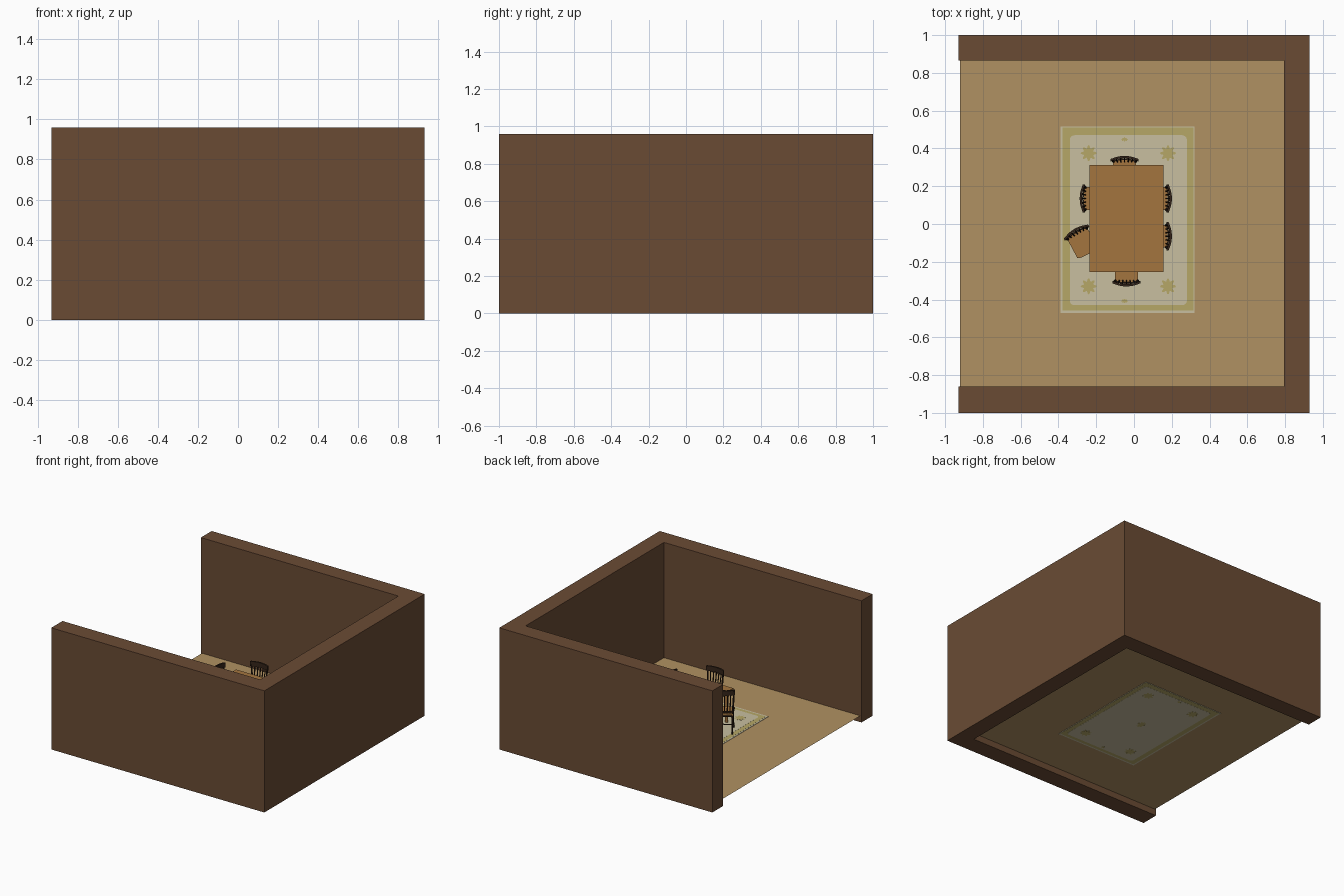
import bpy, bmesh, math
from mathutils import Vector, Matrix

if "Cube" in bpy.data.objects:
    bpy.data.objects.remove(bpy.data.objects["Cube"])

FLOOR = 0.05


def material(name, r, g, b):
    lin = [((c / 255 + 0.055) / 1.055) ** 2.4 for c in (r, g, b)]
    m = bpy.data.materials.new(name)
    m.diffuse_color = (*lin, 1)
    m.use_nodes = True
    m.node_tree.nodes["Principled BSDF"].inputs["Base Color"].default_value = m.diffuse_color
    return m


WALL = material("wall_brown", 106, 75, 52)
BOARD = material("floor_tan", 176, 145, 98)
CREAM = material("rug_cream", 200, 191, 160)
OLIVE = material("rug_olive", 182, 167, 103)
WOOD = material("orange_wood", 164, 117, 63)
DARK = material("dark_wood", 52, 36, 25)


def finish(bm, name, mat, smooth=False):
    bmesh.ops.recalc_face_normals(bm, faces=bm.faces)
    me = bpy.data.meshes.new(name)
    bm.to_mesh(me)
    bm.free()
    me.materials.append(mat)
    ob = bpy.data.objects.new(name, me)
    bpy.context.collection.objects.link(ob)
    if smooth:
        bpy.ops.object.select_all(action='DESELECT')
        ob.select_set(True)
        bpy.context.view_layer.objects.active = ob
        bpy.ops.object.shade_smooth_by_angle(angle=math.radians(40))
    return ob


def prism(bm, pts, z0, z1):
    """Extrude a flat outline from z0 to z1."""
    f = bm.faces.new([bm.verts.new((x, y, z0)) for x, y in pts])
    up = bmesh.ops.extrude_face_region(bm, geom=[f])["geom"]
    bmesh.ops.translate(bm, vec=(0, 0, z1 - z0),
                        verts=[v for v in up if isinstance(v, bmesh.types.BMVert)])


def rect(x0, x1, y0, y1, r=0, n=5):
    if not r:
        return [(x0, y0), (x1, y0), (x1, y1), (x0, y1)]
    pts = []
    for i, (cx, cy) in enumerate([(x1 - r, y1 - r), (x0 + r, y1 - r), (x0 + r, y0 + r), (x1 - r, y0 + r)]):
        for k in range(n + 1):
            a = math.pi / 2 * (i + k / n)
            pts.append((cx + r * math.cos(a), cy + r * math.sin(a)))
    return pts


def bar(bm, a, b, r0, r1, sides=8):
    """Tapered round bar from a to b."""
    a, b = Vector(a), Vector(b)
    d = b - a
    m = Matrix.Translation((a + b) / 2) @ d.to_track_quat('Z', 'Y').to_matrix().to_4x4()
    bmesh.ops.create_cone(bm, cap_ends=True, segments=sides, radius1=r0, radius2=r1,
                          depth=d.length, matrix=m)


# Walls: one U-shaped outline, open on the left
bm = bmesh.new()
prism(bm, [(-.93, -1), (.93, -1), (.93, 1), (-.93, 1), (-.93, .865), (.795, .865), (.795, -.86), (-.93, -.86)], 0, .96)
finish(bm, "walls", WALL)

# Floor sheet
bm = bmesh.new()
bm.faces.new([bm.verts.new((x, y, FLOOR)) for x, y in rect(-.92, .795, -.86, .865)])
finish(bm, "floor", BOARD)

# Rug: nested thin layers showing on both sides of the floor
layers = [("rug_base", CREAM, rect(-.39, .32, -.47, .515), .0025),
          ("rug_border", OLIVE, rect(-.378, .315, -.457, .51), .0032),
          ("rug_field", CREAM, rect(-.34, .28, -.43, .47, .025), .0039)]
for name, mat, pts, t in layers:
    bm = bmesh.new()
    prism(bm, pts, FLOOR - t, FLOOR + t)
    finish(bm, name, mat)


# Rug motifs: lobed flowers in the corners, centre and ends
def flower(cx, cy, rx, ry, lobes=8, n=48):
    pts = []
    for i in range(n):
        a = 2 * math.pi * i / n
        k = .8 + .2 * math.cos(lobes * a)
        pts.append((cx + rx * k * math.cos(a), cy + ry * k * math.sin(a)))
    return pts


bm = bmesh.new()
for x in (-.24, .18):
    for y in (-.33, .375):
        prism(bm, flower(x, y, .043, .043), FLOOR - .0046, FLOOR + .0046)
for y, rx, ry in ((.022, .03, .045), (.448, .02, .012), (-.408, .02, .012)):
    prism(bm, flower(-.05, y, rx, ry), FLOOR - .0046, FLOOR + .0046)
finish(bm, "rug_flowers", OLIVE)

# Table
TX0, TX1, TY0, TY1, TZ = -.235, .155, -.255, .312, .316
bm = bmesh.new()
prism(bm, rect(TX0, TX1, TY0, TY1), TZ - .016, TZ)
finish(bm, "table_top", WOOD)
bm = bmesh.new()
a, w = .035, .01
for y in (TY0 + a, TY1 - a):
    prism(bm, rect(TX0 + a, TX1 - a, y - w / 2, y + w / 2), TZ - .045, TZ - .016)
for x in (TX0 + a, TX1 - a):
    prism(bm, rect(x - w / 2, x + w / 2, TY0 + a, TY1 - a), TZ - .045, TZ - .016)
finish(bm, "table_apron", WOOD)
bm = bmesh.new()
for x in (TX0 + a, TX1 - a):
    for y in (TY0 + a, TY1 - a):
        bar(bm, (x, y, FLOOR), (x, y, TZ - .016), .011, .017, 12)
finish(bm, "table_legs", WOOD, True)

# Chair frame, facing +y with its back at the origin
SEAT, TOP = .158, .35


def back_y(x, z):
    """Curve and lean of the backrest."""
    return 3.2 * x * x - .006 + .014 * (TOP - z) / (TOP - SEAT)


bm = bmesh.new()
for s in (-1, 1):
    bar(bm, (s * .056, .008, 0), (s * .058, .02, SEAT), .005, .007)            # back legs
    bar(bm, (s * .058, .02, SEAT - .01), (s * .069, back_y(.069, TOP), TOP - .006), .007, .006)
    bar(bm, (s * .056, .128, 0), (s * .052, .12, SEAT - .005), .005, .007)     # front legs
    for z in (.055, .13):
        bar(bm, (s * .056, .012, z), (s * .054, .125, z), .004, .004, 6)       # side stretchers
for y, z in ((.124, .09), (.124, .135), (.015, .075), (.018, .135)):
    bar(bm, (-.055, y, z), (.055, y, z), .004, .004, 6)
for i in range(-2, 3):                                                         # back slats
    x0, x1 = i * .019, i * .023
    bar(bm, (x0, .02, SEAT), (x1, back_y(x1, TOP - .03), TOP - .03), .0042, .0042, 6)
# Curved rails of the back
for half, z0, z1, t in ((.075, TOP - .038, TOP, .006), (.062, SEAT + .012, SEAT + .024, .004)):
    xs = [half * (-1 + i / 5) for i in range(11)]
    zm = (z0 + z1) / 2
    prism(bm, [(x, back_y(x, zm) - t) for x in xs] +
          [(x, back_y(x, zm) + t) for x in reversed(xs)], z0, z1)
frame = finish(bm, "chair_frame", DARK, True)

# Chair seat: slightly tapered board with a bowed front
bm = bmesh.new()
pts = [(-.06, .012), (.06, .012)]
pts += [(.064 * math.cos(t), .13 + .012 * math.sin(t)) for t in [math.pi * i / 8 for i in range(9)]]
prism(bm, pts, SEAT - .012, SEAT + .002)
seat = finish(bm, "chair_seat", WOOD)

# Six chairs: x, y of the back and facing angle in degrees
places = [(-.05, .35, -90), (-.04, -.32, 90), (.19, .135, 180),
          (.19, -.065, 180), (-.277, .135, 0), (-.31, -.035, -60)]
for n, (x, y, ang) in enumerate(places):
    for src in (frame, seat):
        ob = src
        if n:
            ob = bpy.data.objects.new(f"{src.name}_{n + 1}", src.data)
            bpy.context.collection.objects.link(ob)
        ob.location = (x, y, FLOOR + .003)
        ob.rotation_euler = (0, 0, math.radians(ang - 90))
